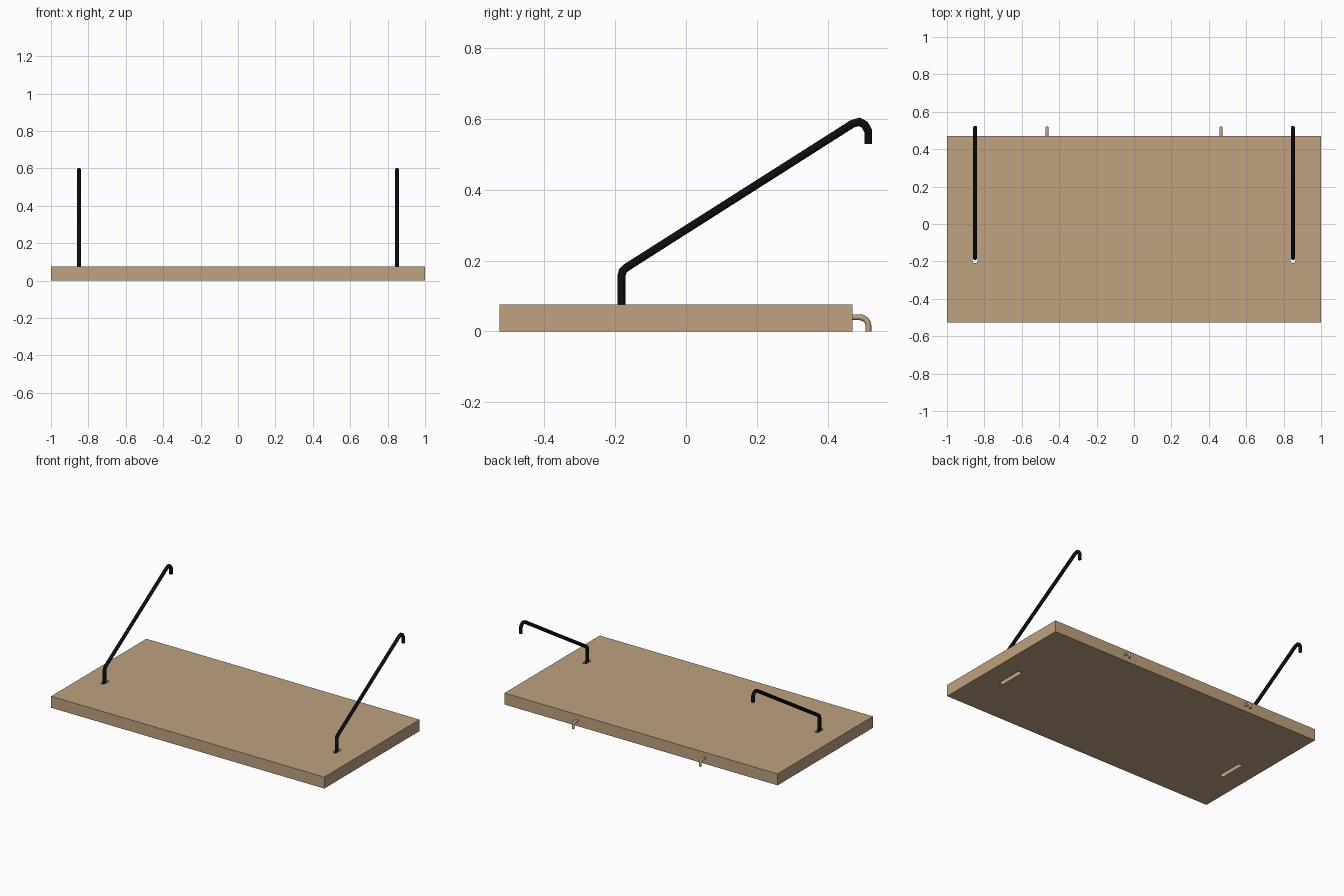
import bpy, bmesh, math
from mathutils import Vector

if "Cube" in bpy.data.objects:
    bpy.data.objects.remove(bpy.data.objects["Cube"])


def material(name, color):
    m = bpy.data.materials.new(name)
    m.diffuse_color = (*color, 1)
    m.use_nodes = True
    m.node_tree.nodes["Principled BSDF"].inputs["Base Color"].default_value = m.diffuse_color
    return m


WOOD = material("light wood", (0.52, 0.36, 0.215))
BLACK = material("black metal", (0.004, 0.004, 0.005))


def make_object(name, bm, mat):
    bmesh.ops.recalc_face_normals(bm, faces=bm.faces)
    mesh = bpy.data.meshes.new(name)
    bm.to_mesh(mesh)
    bm.free()
    mesh.materials.append(mat)
    obj = bpy.data.objects.new(name, mesh)
    bpy.context.collection.objects.link(obj)
    return obj


def slot_cutter(x, y0, y1, z0, z1, width):
    """Stadium-shaped prism running along y."""
    r, n = width / 2, 8
    ring = []
    for cy, start in ((y1 - r, 0), (y0 + r, math.pi)):
        for i in range(n + 1):
            a = start + math.pi * i / n
            ring.append((x + r * math.cos(a), cy + r * math.sin(a)))
    bm = bmesh.new()
    low = [bm.verts.new((px, py, z0)) for px, py in ring]
    high = [bm.verts.new((px, py, z1)) for px, py in ring]
    bm.faces.new(low)
    bm.faces.new(high)
    for i in range(len(ring)):
        j = (i + 1) % len(ring)
        bm.faces.new((low[i], low[j], high[j], high[i]))
    return make_object("slot_cutter", bm, WOOD)


def bent_rod(name, x, path, r, mat, sides=12):
    """Round rod swept along a (y, z) path at constant x, with mitred joints."""
    pts = [Vector((x, y, z)) for y, z in path]
    bm = bmesh.new()
    rings = []
    for i, p in enumerate(pts):
        a = (p - pts[i - 1]).normalized() if i else None
        b = (pts[i + 1] - p).normalized() if i < len(pts) - 1 else None
        a, b = a or b, b or a
        t = (a + b).normalized()
        side = Vector((0, -t.z, t.y)) / t.dot(a)
        rings.append([bm.verts.new(p + r * (Vector((math.cos(q), 0, 0)) + side * math.sin(q)))
                      for q in (2 * math.pi * k / sides for k in range(sides))])
    for u, v in zip(rings, rings[1:]):
        for k in range(sides):
            j = (k + 1) % sides
            bm.faces.new((u[k], u[j], v[j], v[k]))
    bm.faces.new(rings[0])
    bm.faces.new(rings[-1])
    obj = make_object(name, bm, mat)
    bpy.ops.object.select_all(action='DESELECT')
    obj.select_set(True)
    bpy.context.view_layer.objects.active = obj
    bpy.ops.object.shade_smooth_by_angle(angle=math.radians(35))
    return obj


# Board
Y0, Y1, H = -0.526, 0.47, 0.076
bm = bmesh.new()
bmesh.ops.create_cube(bm, size=1)
for v in bm.verts:
    v.co = (v.co.x * 2, (Y0 + Y1) / 2 + v.co.y * (Y1 - Y0), (v.co.z + 0.5) * H)
board = make_object("board", bm, WOOD)

# Slots: long below, short opening above
for x in (-0.85, 0.85):
    for spec in ((-0.211, -0.03, -0.02, 0.042, 0.028), (-0.21, -0.145, 0.03, 0.1, 0.026)):
        cutter = slot_cutter(x, *spec)
        mod = board.modifiers.new("slot", 'BOOLEAN')
        mod.operation = 'DIFFERENCE'
        mod.solver = 'EXACT'
        mod.object = cutter
        bpy.context.view_layer.objects.active = board
        bpy.ops.object.modifier_apply(modifier=mod.name)
        bpy.data.objects.remove(cutter)

# Slanted support rods and small back hooks
ROD = [(-0.182, 0.04), (-0.182, 0.158), (-0.178, 0.171), (-0.167, 0.181),
       (0.470, 0.586), (0.489, 0.591), (0.504, 0.583), (0.514, 0.565), (0.514, 0.528)]
HOOK = [(0.455, 0.04)] + [
    (0.490 + 0.0245 * math.sin(a), 0.0155 + 0.0245 * math.cos(a))
    for a in (math.pi / 2 * i / 6 for i in range(7))] + [(0.5145, 0.0)]
for label, s in (("left", -1), ("right", 1)):
    bent_rod(label + "_support_rod", s * 0.85, ROD, 0.0112, BLACK)
    bent_rod(label + "_back_hook", s * 0.465, HOOK, 0.0082, WOOD)
